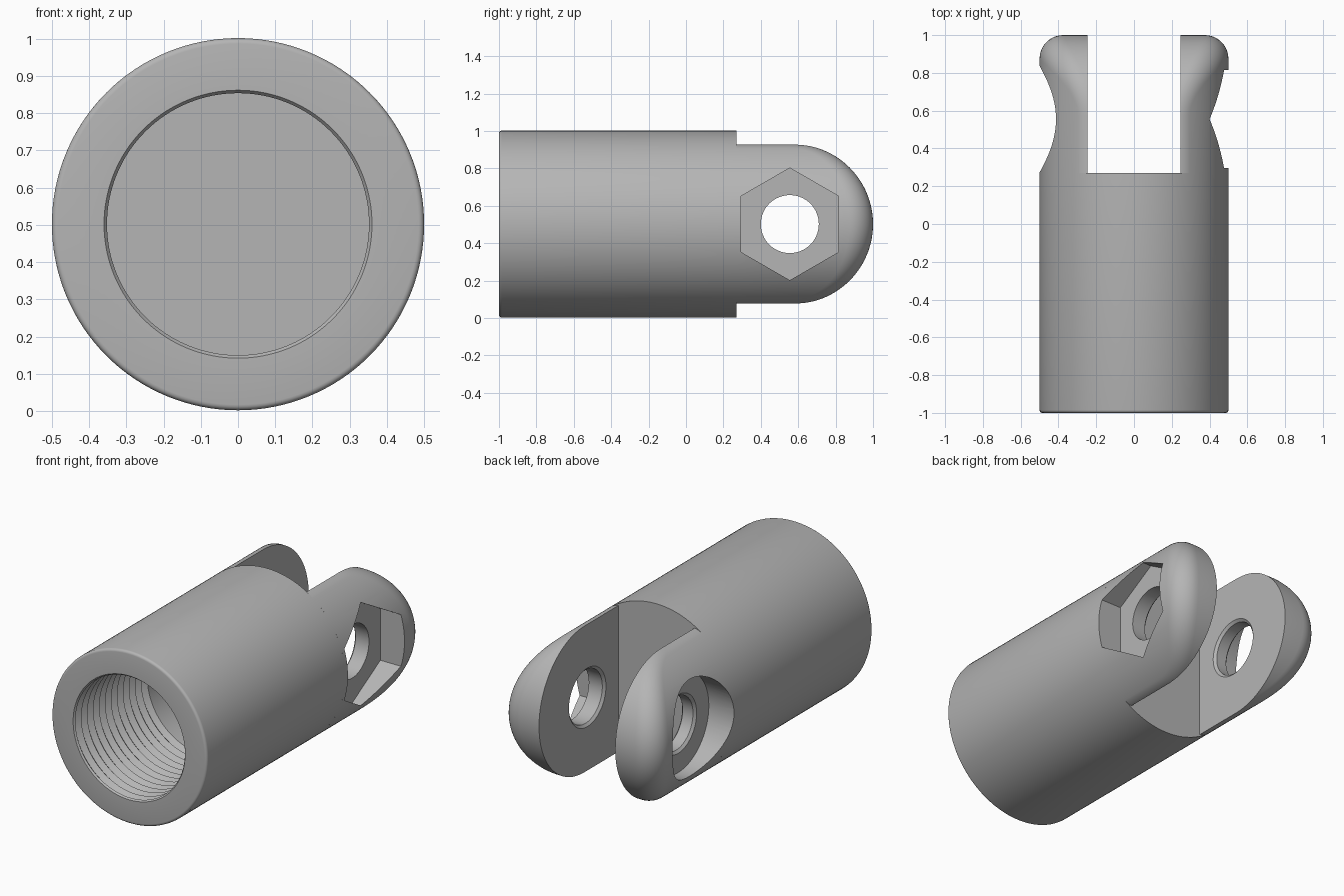
import bpy, bmesh, math
from mathutils import Vector

cube = bpy.data.objects.get("Cube")
if cube:
    bpy.data.objects.remove(cube, do_unlink=True)

CZ = 0.502       # height of the body axis
R = 0.5          # body radius
FLOOR = 0.27     # y of the fork slot floor
SLOT = 0.245     # half width of the slot
PIN_Y = 0.555    # y of the cross pin

grey = bpy.data.materials.new("plain_grey")
grey.use_nodes = True
grey.diffuse_color = (0.46, 0.46, 0.46, 1)
grey.node_tree.nodes["Principled BSDF"].inputs["Base Color"].default_value = (0.46, 0.46, 0.46, 1)


def to_object(name, bm):
    bmesh.ops.recalc_face_normals(bm, faces=bm.faces)
    mesh = bpy.data.meshes.new(name)
    bm.to_mesh(mesh)
    bm.free()
    mesh.materials.append(grey)
    ob = bpy.data.objects.new(name, mesh)
    bpy.context.collection.objects.link(ob)
    return ob


def activate(ob):
    bpy.ops.object.select_all(action='DESELECT')
    ob.select_set(True)
    bpy.context.view_layer.objects.active = ob


def lathe(name, profile, segs, place):
    """Spin (along, radius) points; place maps (along, u, v) to a position."""
    bm = bmesh.new()
    rings = []
    for a, r in profile:
        angles = [math.pi / 2 + math.tau * k / segs for k in range(segs)]
        rings.append([bm.verts.new(place(a, r * math.cos(t), r * math.sin(t))) for t in angles])
    for p, q in zip(rings, rings[1:]):
        for k in range(segs):
            n = (k + 1) % segs
            bm.faces.new((p[k], p[n], q[n], q[k]))
    bmesh.ops.remove_doubles(bm, verts=bm.verts, dist=1e-5)
    return to_object(name, bm)


def fork_arm(name, side):
    """Cylinder segment with a round end and a rolling-ball fillet on its rim."""
    end_r, ball, yc = 0.427, 0.125, 0.573
    bm = bmesh.new()
    steps, arc = 56, 10
    for i in range(steps + 1):
        t = math.pi * (i / steps - 0.5)
        zc = (end_r - ball) * math.sin(t)
        xc = math.sqrt((R - ball) ** 2 - zc ** 2)
        centre = Vector((xc, yc + (end_r - ball) * math.cos(t), zc))
        wall = Vector((0, math.cos(t), math.sin(t)))
        skin = Vector((xc, 0, zc)).normalized()
        row = [centre + ball * wall.slerp(skin, k / arc) for k in range(arc + 1)]
        row.append(Vector((0.1, row[0].y, row[0].z)))
        for p in row:
            for y in (p.y, FLOOR):
                bm.verts.new((side * p.x, y, p.z + CZ))
    bmesh.ops.remove_doubles(bm, verts=bm.verts, dist=1e-5)
    hull = bmesh.ops.convex_hull(bm, input=bm.verts)
    spare = {g for g in hull["geom_interior"] + hull["geom_unused"] if isinstance(g, bmesh.types.BMVert)}
    bmesh.ops.delete(bm, geom=list(spare), context='VERTS')
    # flat inner face
    cut = bmesh.ops.bisect_plane(bm, geom=bm.verts[:] + bm.edges[:] + bm.faces[:], dist=1e-6,
                                 plane_co=(side * SLOT, 0, 0), plane_no=(side, 0, 0),
                                 clear_inner=True)
    rim = [g for g in cut["geom_cut"] if isinstance(g, bmesh.types.BMEdge)]
    bmesh.ops.holes_fill(bm, edges=rim, sides=0)
    bmesh.ops.dissolve_limit(bm, angle_limit=0.001, verts=bm.verts, edges=bm.edges)
    return to_object(name, bm)


def carve(ob, cutter):
    cutter.hide_render = True
    activate(ob)
    mod = ob.modifiers.new("cut", 'BOOLEAN')
    mod.operation = 'DIFFERENCE'
    mod.solver = 'EXACT'
    mod.object = cutter
    bpy.ops.object.modifier_apply(modifier=mod.name)
    bpy.data.objects.remove(cutter, do_unlink=True)


def finish(ob):
    activate(ob)
    bpy.ops.object.shade_smooth_by_angle(angle=math.radians(30))


# Body: solid round bar with a threaded blind bore in the front
bore, groove, pitch, turns = 0.352, 0.375, 0.055, 12
profile = [(FLOOR, 0), (FLOOR, R)]
for k in range(5):
    a = math.pi / 2 * k / 4
    profile.append((-0.985 - 0.015 * math.sin(a), R - 0.015 + 0.015 * math.cos(a)))
profile.append((-1, 0.36))
for k in range(turns):
    y = -0.99 + k * pitch
    profile += [(y, bore), (y + pitch / 2, groove)]
y = -0.99 + turns * pitch
profile += [(y, bore), (0, bore), (0, 0)]
body = lathe("threaded_body", profile, 128, lambda a, u, v: (u, a, CZ + v))
finish(body)


def across(side):
    return lambda a, u, v: (side * a, PIN_Y + u, CZ + v)


# Left arm: pin hole with a hexagonal nut pocket
hole = [(0.2, 0), (0.2, 0.17), (SLOT, 0.17), (0.258, 0.155)]
left_arm = fork_arm("left_fork_arm", 1)
carve(left_arm, lathe("hole_cutter", hole + [(0.6, 0.155), (0.6, 0)], 64, across(1)))
carve(left_arm, lathe("nut_cutter", [(0.345, 0), (0.345, 0.3), (0.6, 0.3), (0.6, 0)], 6, across(1)))
finish(left_arm)

# Right arm: pin hole with a round counterbore
right_arm = fork_arm("right_fork_arm", -1)
seat = [(0.325, 0.155), (0.338, 0.17), (0.338, 0.282), (0.6, 0.282), (0.6, 0)]
carve(right_arm, lathe("counterbore_cutter", hole + seat, 64, across(-1)))
finish(right_arm)
